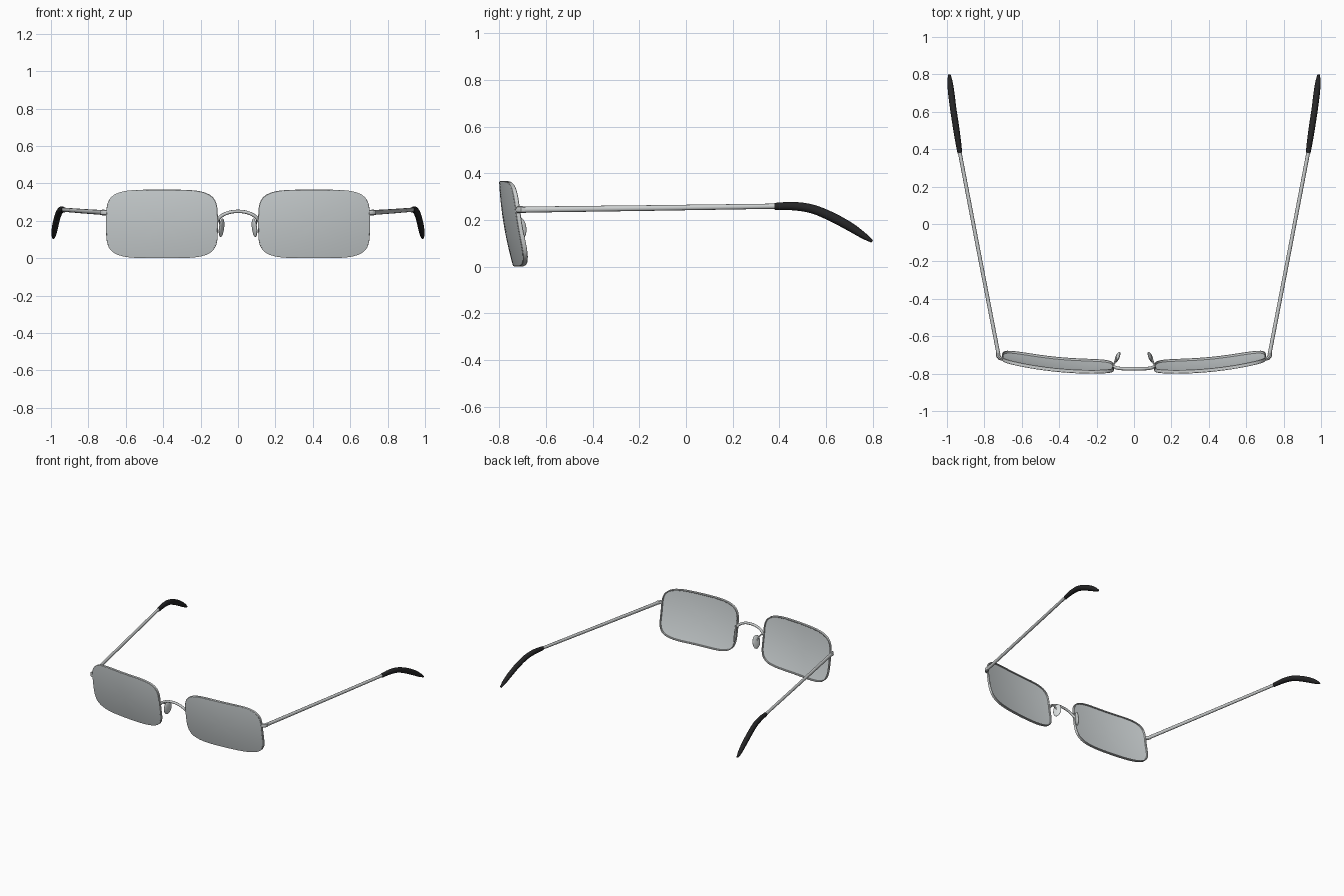
import bpy, bmesh, math
from mathutils import Vector

if "Cube" in bpy.data.objects:
    bpy.data.objects.remove(bpy.data.objects["Cube"])


def material(name, rgb):
    m = bpy.data.materials.new(name)
    m.diffuse_color = (*rgb, 1)
    m.use_nodes = True
    m.node_tree.nodes["Principled BSDF"].inputs["Base Color"].default_value = m.diffuse_color
    return m


METAL = material("grey metal", (0.60, 0.62, 0.62))
LENS = material("grey lens", (0.63, 0.67, 0.68))
PAD = material("pale pad", (0.70, 0.73, 0.73))
BLACK = material("black plastic", (0.018, 0.018, 0.019))

CX, CZ, A, B = 0.4065, 0.183, 0.2985, 0.183   # lens centre and half sizes


def finish(name, bm, mat, mirror=True, angle=40):
    bmesh.ops.recalc_face_normals(bm, faces=bm.faces)
    me = bpy.data.meshes.new(name)
    bm.to_mesh(me)
    bm.free()
    me.materials.append(mat)
    ob = bpy.data.objects.new(name, me)
    bpy.context.collection.objects.link(ob)
    if mirror:
        ob.modifiers.new("mirror", 'MIRROR').use_mirror_merge = False
    bpy.ops.object.select_all(action='DESELECT')
    ob.select_set(True)
    bpy.context.view_layer.objects.active = ob
    bpy.ops.object.shade_smooth_by_angle(angle=math.radians(angle))
    return ob


def spline(pts, steps=6):
    """Catmull-Rom through points of any dimension."""
    p = [Vector(q) for q in pts]
    p = [2 * p[0] - p[1]] + p + [2 * p[-1] - p[-2]]
    out = []
    for i in range(1, len(p) - 2):
        a, b, c, d = p[i - 1:i + 3]
        for k in range(steps):
            t = k / steps
            out.append(0.5 * (2 * b + (c - a) * t + (2 * a - 5 * b + 4 * c - d) * t * t
                              + (3 * b - a - 3 * c + d) * t ** 3))
    return out + [p[-2]]


def sweep(name, path, sizes, mat, up=(0, 0, 1), sides=12, mirror=True):
    """Elliptical tube; sizes are (half width, half height) per point."""
    bm = bmesh.new()
    path = [Vector(q) for q in path]
    rings = []
    for i, p in enumerate(path):
        t = (path[min(i + 1, len(path) - 1)] - path[max(i - 1, 0)]).normalized()
        s = t.cross(Vector(up)).normalized()
        u = s.cross(t)
        w, h = sizes[i]
        rings.append([bm.verts.new(p + s * w * math.cos(a) + u * h * math.sin(a))
                      for a in (2 * math.pi * k / sides for k in range(sides))])
    for r, q in zip(rings, rings[1:]):
        for k in range(sides):
            j = (k + 1) % sides
            bm.faces.new((r[k], r[j], q[j], q[k]))
    bm.faces.new(rings[0])
    bm.faces.new(rings[-1])
    return finish(name, bm, mat, mirror)


def outline(a, s=1.0, n=4.4):
    """Rounded rectangle point (x, z) offset from the lens centre."""
    c, d = math.cos(a), math.sin(a)
    r = s / ((abs(c) ** n + abs(d) ** n) ** (1 / n))
    return A * r * c, B * r * d


def lens_y(dx, dz):
    """Tilted, wrapped and bulged lens surface."""
    return (-0.73 + 0.095 * dx - 0.165 * dz
            - 0.022 * (1 - (dx / A) ** 2) - 0.011 * (1 - (dz / B) ** 2))


N = 80
ANG = [2 * math.pi * i / N for i in range(N)]

# lens: thin curved sheet made of concentric rounded rectangles
bm = bmesh.new()
rims = []
for off in (-0.009, 0.001):
    mid = bm.verts.new((CX, lens_y(0, 0) + off, CZ))
    prev = None
    for s in (0.2, 0.4, 0.6, 0.8, 0.93, 0.99):
        ring = []
        for a in ANG:
            dx, dz = outline(a, s)
            ring.append(bm.verts.new((CX + dx, lens_y(dx, dz) + off, CZ + dz)))
        for i in range(N):
            j = (i + 1) % N
            if prev:
                bm.faces.new((prev[i], prev[j], ring[j], ring[i]))
            else:
                bm.faces.new((mid, ring[j], ring[i]))
        prev = ring
    rims.append(prev)
for i in range(N):
    j = (i + 1) % N
    bm.faces.new((rims[0][i], rims[0][j], rims[1][j], rims[1][i]))
finish("lens", bm, LENS)

# rim: shallow metal band around the lens edge
bm = bmesh.new()
rings = []
for a in ANG:
    dx, dz = outline(a)
    d = Vector((dx / A ** 2, 0, dz / B ** 2)).normalized()
    y = lens_y(dx, dz)
    rings.append([bm.verts.new((CX + dx - d.x * inset, y + oy, CZ + dz - d.z * inset))
                  for inset, oy in ((0.003, -0.009), (0, -0.007), (0, 0.009),
                                    (0.002, 0.011), (0.006, 0.011), (0.008, 0.009),
                                    (0.008, -0.006))])
for i in range(N):
    r, q = rings[i], rings[(i + 1) % N]
    for k in range(7):
        j = (k + 1) % 7
        bm.faces.new((r[k], r[j], q[j], q[k]))
finish("rim", bm, METAL)

# bridge: arched wire between the rims
path = spline([(-0.112, -0.762, 0.203), (-0.085, -0.771, 0.228), (-0.045, -0.774, 0.245),
               (0, -0.774, 0.25), (0.045, -0.774, 0.245), (0.085, -0.771, 0.228),
               (0.112, -0.762, 0.203)])
sweep("bridge", path, [(0.009, 0.009)] * len(path), METAL, up=(0, 1, 0), mirror=False)

# nose pad: thin oval disc with a short wire arm
bm = bmesh.new()
bmesh.ops.create_uvsphere(bm, u_segments=20, v_segments=12, radius=1)
along = Vector((-0.4, 1, 0)).normalized()
across = Vector((1, 0.4, 0)).normalized()
for v in bm.verts:
    x, y, z = v.co
    v.co = (Vector((0.088, -0.712, 0.162)) + across * (x * 0.009 - z * 0.006)
            + along * (y * 0.031) + Vector((0, 0, z * 0.050)))
finish("nose_pad", bm, PAD, angle=60)
path = spline([(0.114, -0.755, 0.21), (0.104, -0.742, 0.206), (0.098, -0.724, 0.19),
               (0.092, -0.712, 0.168)])
sweep("nose_pad_arm", path, [(0.005, 0.005)] * len(path), METAL, up=(1, 0, 0), sides=8)

# hinge: small angled end piece beside the rim
sweep("hinge", [(0.700, -0.722, 0.243), (0.716, -0.718, 0.244), (0.727, -0.703, 0.244),
                (0.727, -0.682, 0.244)],
      [(0.009, 0.014), (0.011, 0.015), (0.012, 0.015), (0.009, 0.013)], METAL, sides=8)

# temple: long slim side arm
sweep("temple", [(0.724, -0.70, 0.244), (0.83, -0.15, 0.251), (0.935, 0.40, 0.259)],
      [(0.010, 0.013), (0.010, 0.012), (0.010, 0.011)], METAL)

# temple tip: drooping black sleeve
path = spline([(0.931, 0.38, 0.258), (0.943, 0.46, 0.259), (0.955, 0.54, 0.247),
               (0.967, 0.62, 0.215), (0.977, 0.70, 0.172), (0.984, 0.76, 0.133),
               (0.987, 0.797, 0.108)])
size = spline([(0.013, 0.015), (0.016, 0.018), (0.017, 0.019), (0.017, 0.020),
               (0.017, 0.019), (0.014, 0.014), (0.007, 0.006)])
sweep("temple_tip", path, [tuple(s) for s in size], BLACK)
